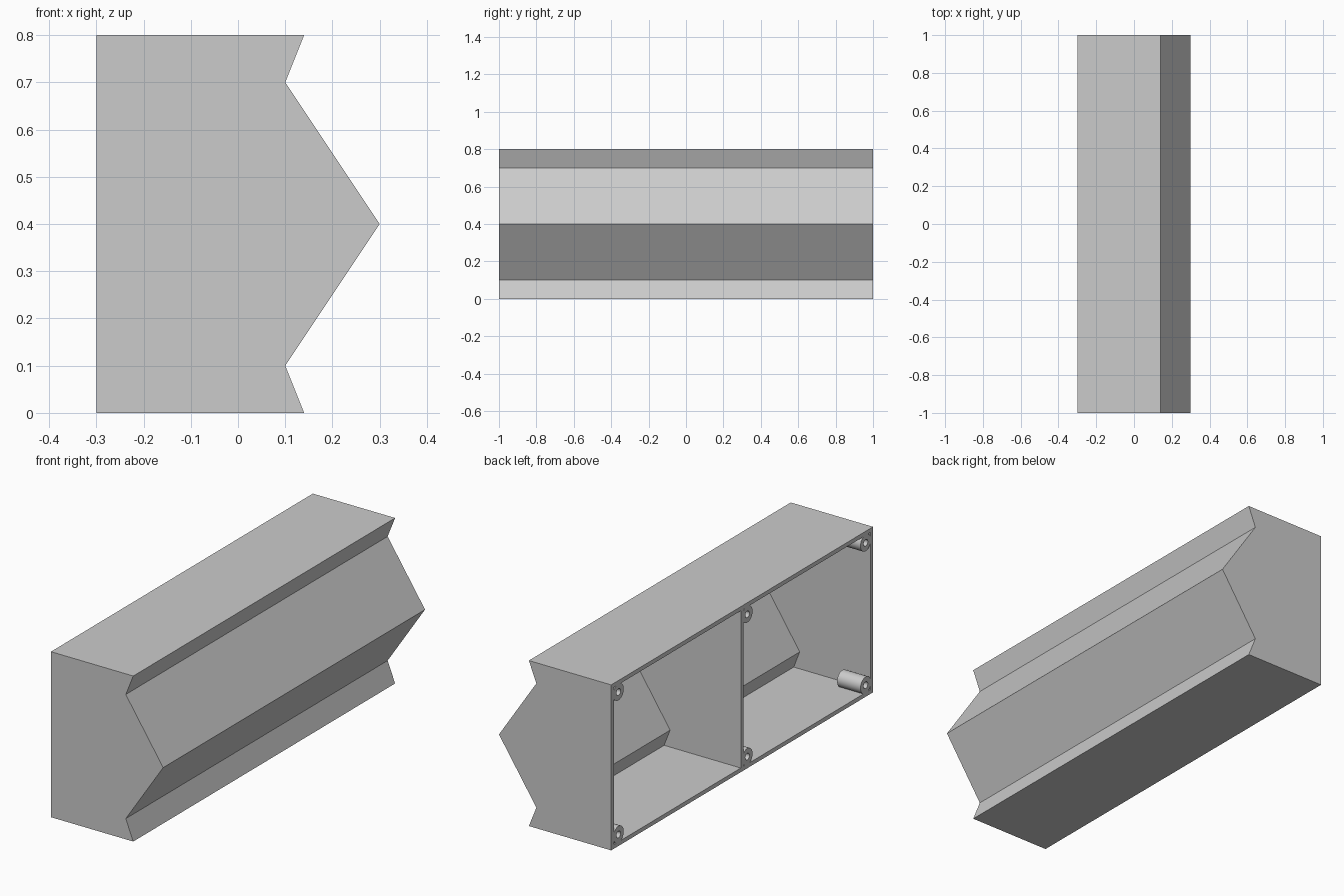
import bpy, bmesh, math
from mathutils import Vector

if "Cube" in bpy.data.objects:
    bpy.data.objects.remove(bpy.data.objects["Cube"])

BACK, WALL, HEIGHT, HALF = -0.3, 0.02, 0.8, 1.0

grey = bpy.data.materials.new("plain grey")
grey.use_nodes = True
grey.diffuse_color = (0.6, 0.6, 0.6, 1)
grey.node_tree.nodes["Principled BSDF"].inputs["Base Color"].default_value = (0.6, 0.6, 0.6, 1)


def make_object(name, bm):
    bmesh.ops.recalc_face_normals(bm, faces=bm.faces)
    mesh = bpy.data.meshes.new(name)
    bm.to_mesh(mesh)
    bm.free()
    mesh.materials.append(grey)
    obj = bpy.data.objects.new(name, mesh)
    bpy.context.collection.objects.link(obj)
    return obj


def prism(name, profile, y0, y1):
    """Extrude an x-z profile along y."""
    bm = bmesh.new()
    face = bm.faces.new([bm.verts.new((x, y0, z)) for x, z in profile])
    moved = bmesh.ops.extrude_face_region(bm, geom=[face])["geom"]
    bmesh.ops.translate(bm, vec=(0, y1 - y0, 0),
                        verts=[v for v in moved if isinstance(v, bmesh.types.BMVert)])
    return make_object(name, bm)


def profile(lip, valley, ridge, back, bottom):
    """Pointed front profile, mirrored about mid height; lip and valley are (x, z)."""
    lower = [(back, bottom), lip, valley]
    upper = [(x, HEIGHT - z) for x, z in reversed(lower)]
    return lower + [(ridge, HEIGHT / 2)] + upper


# Outer body with a ridge along its length
housing = prism("housing", profile((0.14, 0), (0.1, 0.1), 0.3, BACK, 0), -HALF, HALF)

# Two hollow bays open at the back, leaving the walls and the central divider
inner = profile((0.11, WALL), (0.078, 0.102), 0.276, BACK - 0.1, WALL)
for side in (-1, 1):
    ends = sorted((side * WALL / 2, side * (HALF - WALL)))
    cutter = prism("bay_cutter", inner, *ends)
    cutter.hide_render = True
    cut = housing.modifiers.new("bay", "BOOLEAN")
    cut.operation, cut.solver, cut.object = "DIFFERENCE", "EXACT", cutter
    bpy.context.view_layer.update()
    graph = bpy.context.evaluated_depsgraph_get()
    hollow = bpy.data.meshes.new_from_object(housing.evaluated_get(graph))
    housing.modifiers.clear()
    housing.data = hollow
    bpy.data.objects.remove(cutter)


def screw_post(name, y, z):
    """Round post with a blind hole, turned about the x axis."""
    radius, hole, length, depth = 0.04, 0.016, 0.125, 0.1
    outline = [(length, 0), (length, radius), (0, radius), (0, hole), (depth, hole), (depth, 0)]
    bm = bmesh.new()
    verts = [bm.verts.new((x, 0, r)) for x, r in outline]
    edges = [bm.edges.new(pair) for pair in zip(verts, verts[1:])]
    bmesh.ops.spin(bm, geom=verts + edges, cent=(0, 0, 0), axis=(1, 0, 0),
                   angle=math.tau, steps=32)
    bmesh.ops.remove_doubles(bm, verts=bm.verts, dist=0.0001)
    obj = make_object(name, bm)
    obj.location = Vector((BACK, y, z))
    return obj


# Screw posts in the corners and beside the divider
inset = 0.056
posts = []
for level, z in (("lower", inset), ("upper", HEIGHT - inset)):
    for place, y in (("front", inset - HALF), ("middle", -0.04), ("rear", HALF - inset)):
        posts.append(screw_post(f"{level}_{place}_screw_post", y, z))

bpy.ops.object.select_all(action="DESELECT")
for post in posts:
    post.select_set(True)
bpy.context.view_layer.objects.active = posts[0]
bpy.ops.object.shade_smooth_by_angle(angle=math.radians(30))
